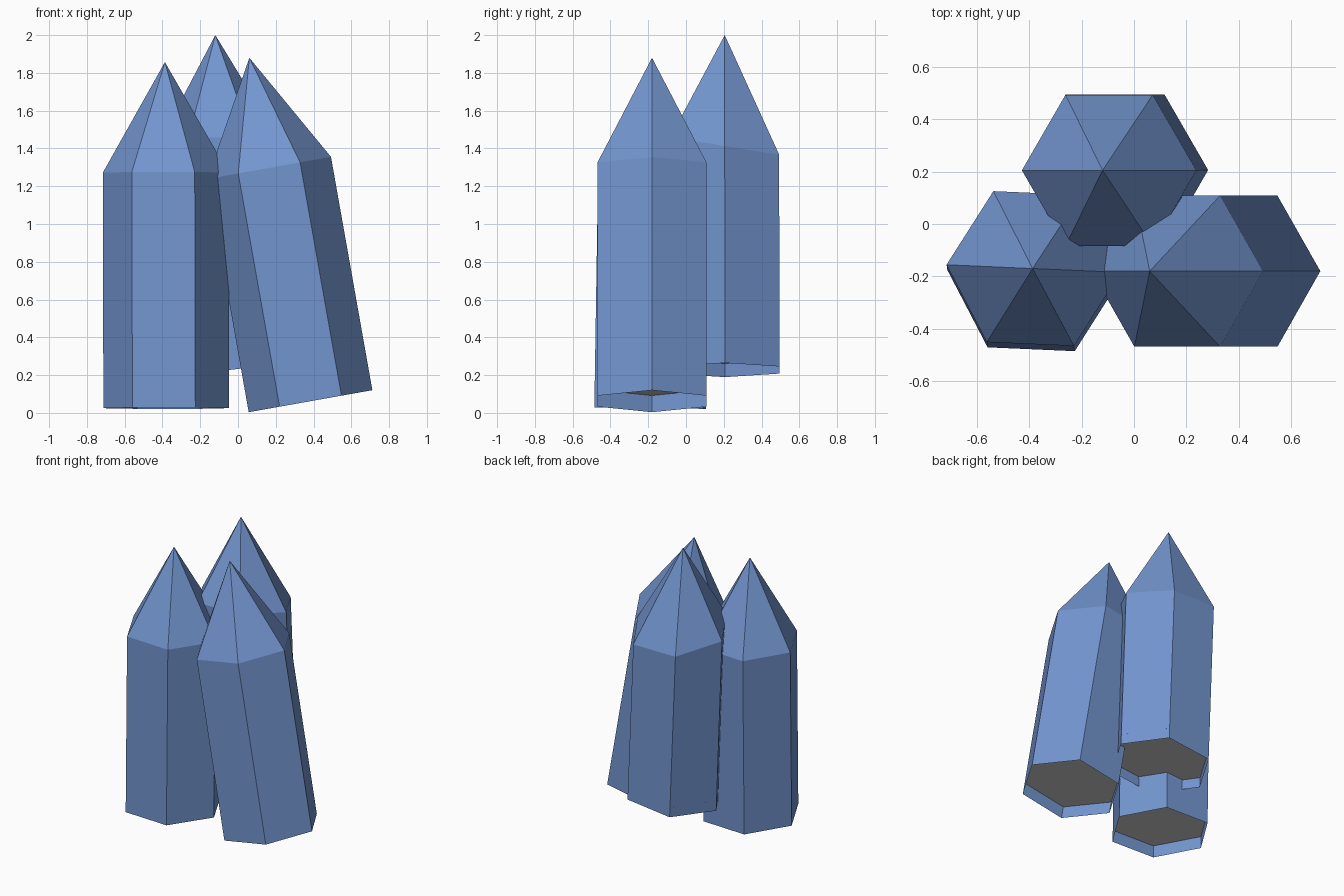
import bpy, bmesh
from math import cos, sin, radians

if "Cube" in bpy.data.objects:
    bpy.data.objects.remove(bpy.data.objects["Cube"])

blue = bpy.data.materials.new("crystal_blue")
blue.diffuse_color = (0.17, 0.30, 0.62, 1)
blue.use_nodes = True
blue.node_tree.nodes["Principled BSDF"].inputs["Base Color"].default_value = blue.diffuse_color


def ring(bm, centre, slope, spin, radius=0.333, squash=1.0):
    """Six-sided ring lying in a plane tilted by slope (dz/dx, dz/dy)."""
    verts = []
    for i in range(6):
        a = radians(60 * i + spin)
        dx, dy = radius * squash * cos(a), radius * sin(a)
        z = centre[2] + slope[0] * dx + slope[1] * dy
        verts.append(bm.verts.new((centre[0] + dx, centre[1] + dy, z)))
    return verts


def finish(bm, name, material=None):
    mesh = bpy.data.meshes.new(name)
    bm.to_mesh(mesh)
    bm.free()
    if material:
        mesh.materials.append(material)
    bpy.context.collection.objects.link(bpy.data.objects.new(name, mesh))


def crystal(name, base, base_slope, shoulder, shoulder_slope, tip,
            depth, spin=0, squash=1.0):
    # hexagonal shaft with a pointed top, open below
    bm = bmesh.new()
    low = ring(bm, base, base_slope, spin, squash=squash)
    top = ring(bm, shoulder, shoulder_slope, spin, squash=squash)
    apex = bm.verts.new(tip)
    for i in range(6):
        j = (i + 1) % 6
        bm.faces.new((low[i], low[j], top[j], top[i]))
        bm.faces.new((top[i], top[j], apex))
    finish(bm, name, blue)
    # grey floor recessed inside the open end, following the shaft axis
    bm = bmesh.new()
    t = depth / (shoulder[2] - base[2])
    centre = [b + (s - b) * t for b, s in zip(base, shoulder)]
    floor = ring(bm, centre, base_slope, spin, squash=squash)
    bm.faces.new(reversed(floor))
    finish(bm, name + "_recessed_floor")


# leaning crystal at the front right
crystal("leaning_crystal", (0.384, -0.18, 0.062), (0.178, 0),
        (0.165, -0.18, 1.297), (0.178, 0), (0.06, -0.18, 1.88),
        0.088, squash=0.983)
# tall crystal at the back
crystal("back_crystal", (-0.05, 0.206, 0.227), (0.113, 0),
        (-0.095, 0.205, 1.413), (0, -0.16), (-0.12, 0.205, 2.0), 0.072)
# upright crystal at the left, slightly turned
crystal("left_crystal", (-0.38, -0.19, 0.025), (0, -0.012),
        (-0.383, -0.17, 1.272), (0, -0.012), (-0.387, -0.17, 1.857),
        0.085, spin=-2.5)
